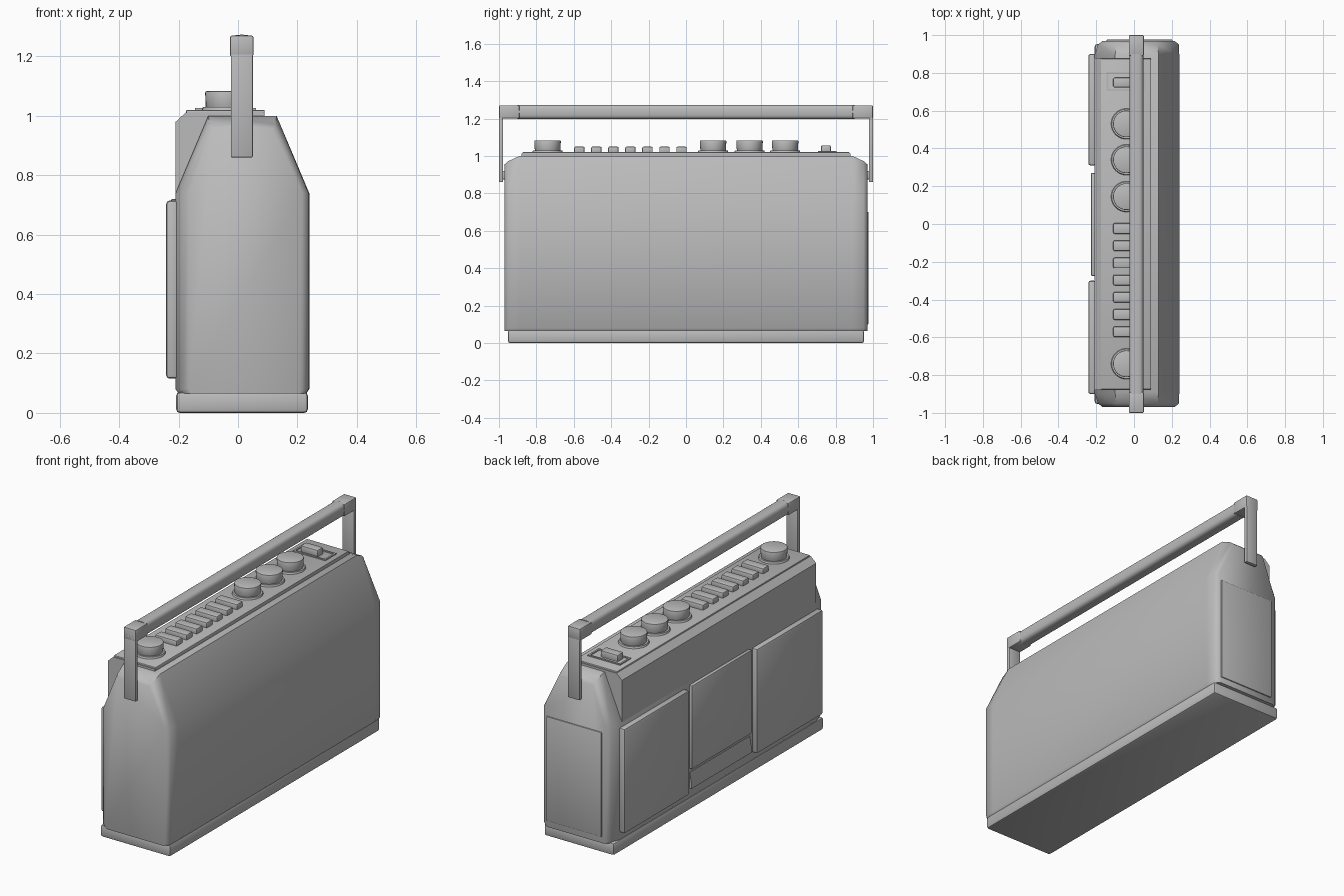
import bpy, bmesh, math
from mathutils import Matrix

cube = bpy.data.objects.get("Cube")
if cube:
    bpy.data.objects.remove(cube, do_unlink=True)

grey = bpy.data.materials.new("plain grey")
grey.use_nodes = True
GREY = (0.5, 0.5, 0.5, 1)
grey.diffuse_color = GREY
grey.node_tree.nodes["Principled BSDF"].inputs["Base Color"].default_value = GREY


def finish(name, bm, bevel=0, segments=2, smooth=40):
    bmesh.ops.recalc_face_normals(bm, faces=bm.faces)
    mesh = bpy.data.meshes.new(name)
    bm.to_mesh(mesh)
    bm.free()
    mesh.materials.append(grey)
    obj = bpy.data.objects.new(name, mesh)
    bpy.context.collection.objects.link(obj)
    bpy.ops.object.select_all(action="DESELECT")
    obj.select_set(True)
    bpy.context.view_layer.objects.active = obj
    if bevel:
        mod = obj.modifiers.new("soft edges", "BEVEL")
        mod.width, mod.segments, mod.limit_method = bevel, segments, "ANGLE"
        bpy.ops.object.modifier_apply(modifier=mod.name)
    if smooth:
        bpy.ops.object.shade_smooth_by_angle(angle=math.radians(smooth))
    return obj


def box(name, x, y, z, bevel=0.0, smooth=40):
    bm = bmesh.new()
    size = [b - a for a, b in (x, y, z)]
    mid = [(a + b) / 2 for a, b in (x, y, z)]
    bmesh.ops.create_cube(bm, size=1, matrix=Matrix.Translation(mid) @ Matrix.Diagonal((*size, 1)))
    return finish(name, bm, bevel, 2, smooth)


def loft(name, sections, bevel=0.0, smooth=40):
    """Skin a row of (y, [(x, z), ...]) sections and cap both ends."""
    bm = bmesh.new()
    rings = [[bm.verts.new((x, y, z)) for x, z in pts] for y, pts in sections]
    for a, b in zip(rings, rings[1:]):
        for i in range(len(a)):
            j = (i + 1) % len(a)
            bm.faces.new((a[i], a[j], b[j], b[i]))
    bm.faces.new(rings[0])
    bm.faces.new(rings[-1])
    return finish(name, bm, bevel, 2, smooth)


def cylinder(bm, x, y, z0, z1, r0, r1, sides=32):
    bmesh.ops.create_cone(bm, cap_ends=True, segments=sides, radius1=r0, radius2=r1, depth=z1 - z0,
                          matrix=Matrix.Translation((x, y, (z0 + z1) / 2)))


# Case: tapered cross-section, narrowing toward rounded ends
def case_section(front, back, top, inset):
    return [(front + 0.01, 0.065), (back - 0.01, 0.065), (back, 0.08), (back, 0.74),
            (0.13 - inset, top), (-0.10 + inset, top), (front, 0.74), (front, 0.08)]


half = [(0.97, case_section(-0.165, 0.215, 0.955, 0.015)),
        (0.95, case_section(-0.19, 0.237, 0.972, 0.005)),
        (0.89, case_section(-0.21, 0.24, 1.0, 0))]
loft("case", [(-y, s) for y, s in half] + half[::-1], smooth=50)

# Plinth
box("plinth", (-0.208, 0.235), (-0.952, 0.952), (0, 0.07), 0.012)

# Upper control housing and its top plate
housing = [(-0.21, 0.68), (0.05, 0.68), (0.09, 1.005), (0.09, 1.012), (-0.175, 1.012), (-0.21, 0.98)]
loft("control_housing", [(-0.88, housing), (0.88, housing)], smooth=20)
box("top_plate", (-0.175, 0.09), (-0.875, 0.875), (1.0, 1.02), 0.004)

# End panel on the left end
box("end_panel", (-0.145, 0.205), (0.96, 0.976), (0.10, 0.70), 0.004)

# Speaker covers
for name, y in (("left_speaker_cover", (0.31, 0.9)), ("right_speaker_cover", (-0.9, -0.3))):
    box(name, (-0.242, -0.2), y, (0.115, 0.715), 0.012)

# Cassette door and key strip below it
box("cassette_door", (-0.228, -0.2), (-0.275, 0.27), (0.24, 0.72), 0.008)
strip = [(-0.2, 0.13), (-0.225, 0.13), (-0.225, 0.15), (-0.213, 0.22), (-0.2, 0.22)]
loft("cassette_keys", [(-0.275, strip), (0.27, strip)], smooth=20)

# Round knobs on flanges
for i, y in enumerate((-0.74, 0.145, 0.34, 0.53)):
    bm = bmesh.new()
    cylinder(bm, -0.04, y, 1.015, 1.03, 0.083, 0.078)
    finish(f"knob_flange_{i + 1}", bm)
    bm = bmesh.new()
    cylinder(bm, -0.04, y, 1.025, 1.083, 0.068, 0.071)
    finish(f"knob_{i + 1}", bm, 0.005)

# Row of push buttons
for i in range(7):
    y = -0.57 + i * 0.091
    box(f"push_button_{i + 1}", (-0.11, 0.03), (y - 0.028, y + 0.028), (1.01, 1.05), 0.008)

# Slide switch in a thin frame
for name, x, y in (("switch_frame_back", (-0.145, 0.06), (0.795, 0.805)),
                   ("switch_frame_front", (-0.145, 0.06), (0.705, 0.715)),
                   ("switch_frame_left", (-0.145, -0.135), (0.705, 0.805)),
                   ("switch_frame_right", (0.05, 0.06), (0.705, 0.805))):
    box(name, x, y, (1.01, 1.026))
box("switch_lever", (-0.11, 0.0), (0.722, 0.775), (1.01, 1.057), 0.008)

# Carrying handle: rounded bar, end blocks, side arms, pivots
bar = [(0.0125 + 0.0375 * math.copysign(abs(math.cos(a)) ** 0.6, math.cos(a)),
        1.235 + 0.0385 * math.copysign(abs(math.sin(a)) ** 0.6, math.sin(a)))
       for a in (math.tau * i / 24 for i in range(24))]
loft("handle_bar", [(-0.9, bar), (0.9, bar)])
for side, s in (("left", 1), ("right", -1)):
    def span(a, b):
        return tuple(sorted((s * a, s * b)))
    box(f"{side}_handle_end", (-0.027, 0.052), span(0.89, 1.0), (1.2, 1.27), 0.006)
    box(f"{side}_handle_arm", (-0.024, 0.05), span(0.978, 1.0), (0.86, 1.25), 0.004)
    box(f"{side}_handle_pivot", (-0.01, 0.036), span(0.93, 0.985), (0.875, 0.92), 0.004)
